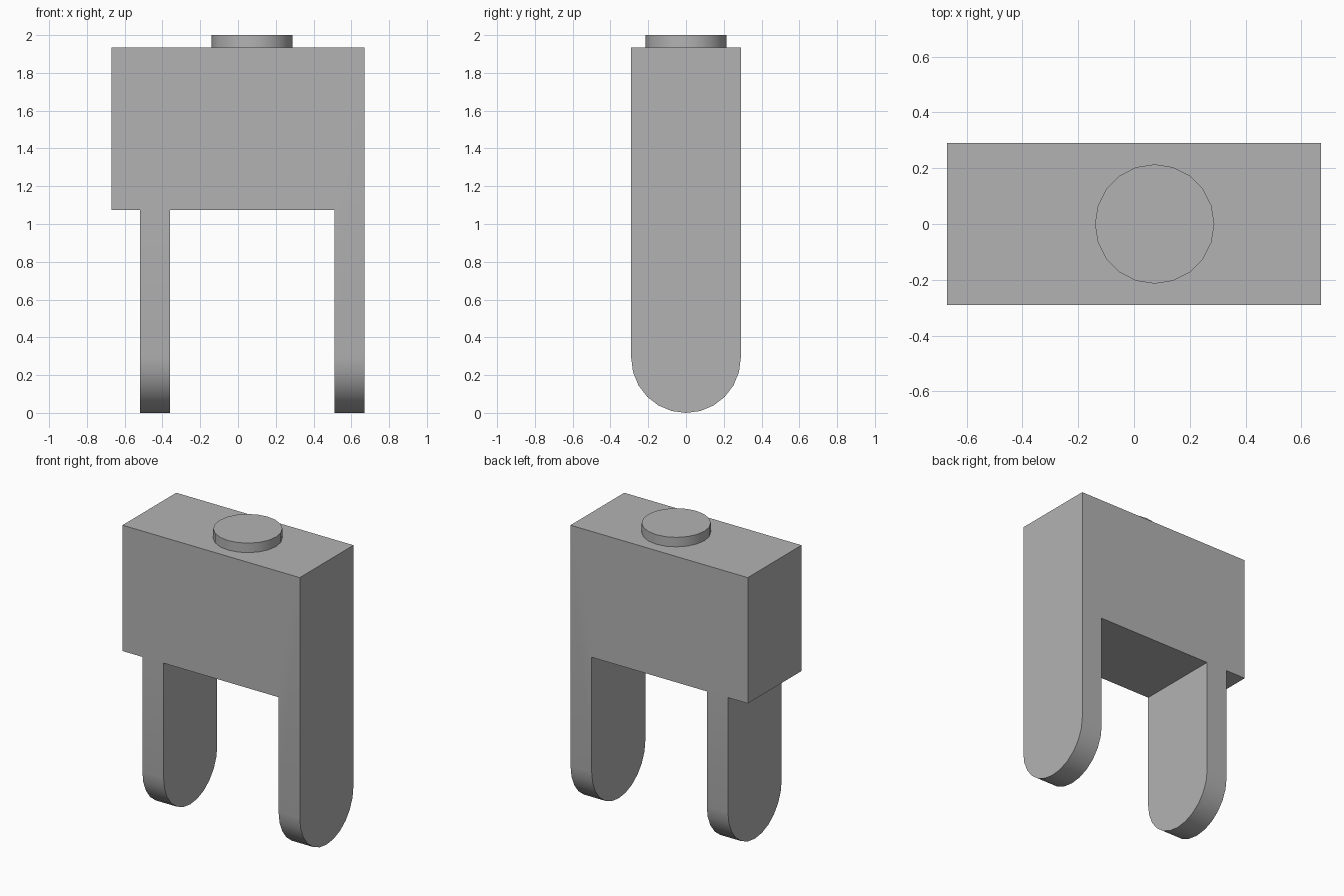
import bpy
import bmesh
from mathutils import Matrix

cube = bpy.data.objects.get("Cube")
if cube:
    bpy.data.objects.remove(cube, do_unlink=True)

HALF_DEPTH = 0.29
BODY_BOTTOM, BODY_TOP, KNOB_TOP = 1.075, 1.935, 2.0

grey = bpy.data.materials.new("plain_grey")
grey.use_nodes = True
colour = (0.45, 0.45, 0.45, 1)
grey.diffuse_color = colour
grey.node_tree.nodes["Principled BSDF"].inputs["Base Color"].default_value = colour


def finish(name, bm):
    """Turn a bmesh into a smooth-by-angle object."""
    bmesh.ops.recalc_face_normals(bm, faces=bm.faces)
    mesh = bpy.data.meshes.new(name)
    bm.to_mesh(mesh)
    bm.free()
    mesh.materials.append(grey)
    obj = bpy.data.objects.new(name, mesh)
    bpy.context.collection.objects.link(obj)
    bpy.ops.object.select_all(action="DESELECT")
    obj.select_set(True)
    bpy.context.view_layer.objects.active = obj
    bpy.ops.object.shade_smooth_by_angle(angle=0.7)
    return obj


# Hip block and both legs: one front profile extruded through the depth
profile = [(-0.67, BODY_TOP), (-0.67, BODY_BOTTOM), (-0.52, BODY_BOTTOM),
           (-0.52, 0), (-0.36, 0), (-0.36, BODY_BOTTOM),
           (0.51, BODY_BOTTOM), (0.51, 0), (0.67, 0), (0.67, BODY_TOP)]
bm = bmesh.new()
face = bm.faces.new([bm.verts.new((x, -HALF_DEPTH, z)) for x, z in profile])
extruded = bmesh.ops.extrude_face_region(bm, geom=[face])["geom"]
bmesh.ops.translate(bm, vec=(0, 2 * HALF_DEPTH, 0),
                    verts=[v for v in extruded if isinstance(v, bmesh.types.BMVert)])
bmesh.ops.recalc_face_normals(bm, faces=bm.faces)

# Rounded feet: bevel the front and back bottom edges until they meet
foot_edges = [e for e in bm.edges
              if all(v.co.z < 0.01 for v in e.verts)
              and abs(e.verts[0].co.y - e.verts[1].co.y) < 0.01]
bmesh.ops.bevel(bm, geom=foot_edges, offset=HALF_DEPTH - 0.0002, offset_type="OFFSET",
                segments=6, profile=0.5, affect="EDGES")
bmesh.ops.remove_doubles(bm, verts=bm.verts, dist=0.001)
finish("body_and_legs", bm)

# Round knob on top
bm = bmesh.new()
bmesh.ops.create_cone(bm, cap_ends=True, segments=20, radius1=0.214, radius2=0.214,
                      depth=KNOB_TOP - BODY_TOP,
                      matrix=Matrix.Translation((0.074, 0, (KNOB_TOP + BODY_TOP) / 2)))
finish("top_knob", bm)
